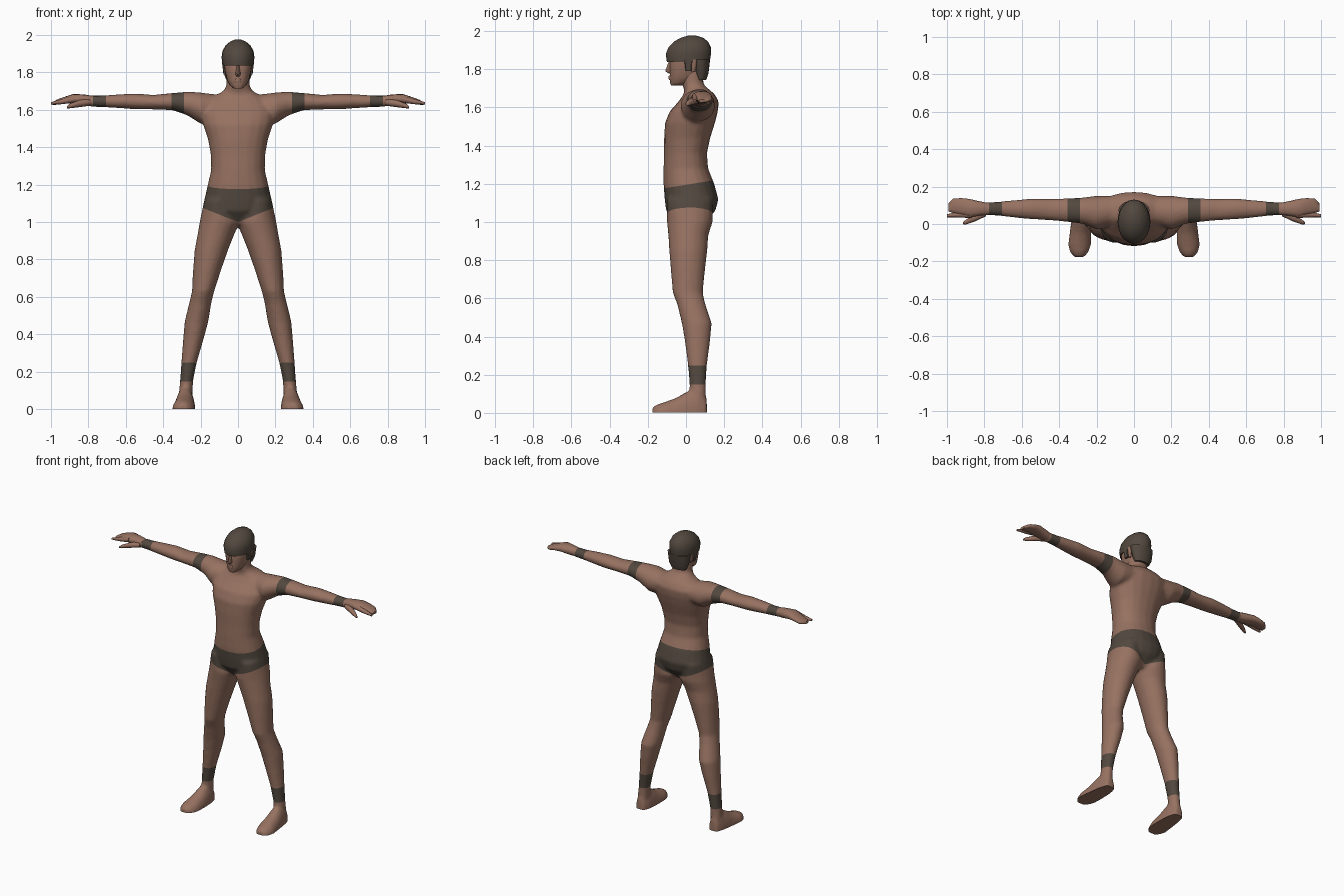
import bpy, bmesh, math
from mathutils import Vector

default_cube = bpy.data.objects.get("Cube")
if default_cube:
    bpy.data.objects.remove(default_cube, do_unlink=True)


def make_material(name, rgb):
    material = bpy.data.materials.new(name)
    material.use_nodes = True
    colour = (*rgb, 1)
    material.diffuse_color = colour
    shader = material.node_tree.nodes["Principled BSDF"]
    shader.inputs["Base Color"].default_value = colour
    shader.inputs["Roughness"].default_value = .8
    return material


SKIN = make_material("warm brown skin", (.31, .168, .12))
DARK = make_material("dark grey brown", (.085, .066, .05))


def loft(bm, axis, rows, side=1, sides=20, power=2.0):
    """Closed loft along an axis; each row is position, then low/high of the two other axes."""
    others = [i for i in range(3) if i != axis]
    rings = []
    for pos, low_a, high_a, low_b, high_b in rows:
        ring = []
        for i in range(sides):
            angle = math.tau * i / sides
            point = Vector((0, 0, 0))
            point[axis] = pos
            for k, low, high, wave in ((others[0], low_a, high_a, math.cos(angle)),
                                       (others[1], low_b, high_b, math.sin(angle))):
                bulge = math.copysign(abs(wave) ** (2 / power), wave)
                point[k] = (low + high) / 2 + (high - low) / 2 * bulge
            point.x *= side
            ring.append(bm.verts.new(point))
        rings.append(ring)
    for lower, upper in zip(rings, rings[1:]):
        for i in range(sides):
            j = (i + 1) % sides
            bm.faces.new((lower[i], lower[j], upper[j], upper[i]))
    bm.faces.new(rings[0])
    bm.faces.new(rings[-1])


def symmetric(rows):
    return [(z, -width, width, front, back) for z, width, front, back in rows]


def finish(bm, name, material):
    bmesh.ops.recalc_face_normals(bm, faces=bm.faces)
    mesh = bpy.data.meshes.new(name)
    bm.to_mesh(mesh)
    bm.free()
    mesh.materials.append(material)
    mesh.shade_smooth()
    mesh.set_sharp_from_angle(angle=math.radians(55))
    obj = bpy.data.objects.new(name, mesh)
    bpy.context.collection.objects.link(obj)
    return obj


# Trunk and neck: height, half width, front, back
trunk = symmetric([
    (.985, .03, -.05, .09), (1.06, .15, -.105, .155), (1.12, .18, -.112, .17),
    (1.2, .162, -.118, .148), (1.28, .143, -.118, .116), (1.36, .146, -.115, .11),
    (1.44, .16, -.115, .127), (1.52, .187, -.11, .152), (1.58, .2, -.085, .167),
    (1.63, .19, -.04, .172), (1.67, .14, -.012, .15), (1.695, .085, -.01, .12),
    (1.72, .064, -.02, .092), (1.8, .06, -.03, .087)])

# Arm: distance from the centre, front/back, bottom/top
arm = [
    (.1, 0, .15, 1.54, 1.68), (.2, -.03, .152, 1.525, 1.693),
    (.27, 0, .142, 1.57, 1.697), (.35, .01, .138, 1.598, 1.69),
    (.45, .02, .134, 1.602, 1.68), (.55, .025, .136, 1.603, 1.687),
    (.65, .035, .127, 1.61, 1.682), (.72, .044, .12, 1.614, 1.677),
    (.8, .046, .115, 1.617, 1.677)]

# Leg: height, inner/outer, front/back
leg = [
    (1.12, .04, .18, -.1, .145), (1, -.008, .205, -.1, .14),
    (.93, .021, .217, -.093, .117), (.85, .053, .232, -.088, .112),
    (.75, .088, .24, -.08, .1), (.63, .127, .246, -.07, .088),
    (.57, .142, .26, -.047, .102), (.47, .158, .285, -.022, .135),
    (.38, .182, .293, -.007, .127), (.25, .22, .303, .01, .11),
    (.15, .24, .31, .018, .104), (.05, .245, .32, .02, .105)]

# Foot: depth, inner/outer, height; widest at the sole
foot = [(y, inner, outer, -top, top) for y, inner, outer, top in (
    (.109, .25, .312, .08), (.06, .234, .328, .125), (.01, .23, .336, .115),
    (-.05, .228, .344, .08), (-.11, .23, .352, .058), (-.15, .243, .343, .045),
    (-.176, .265, .32, .03))]

# Body: limbs and trunk fused into one soft surface
bm = bmesh.new()
loft(bm, 2, trunk, power=2.2)
for side in (-1, 1):
    loft(bm, 0, arm, side)
    loft(bm, 2, leg, side)
    loft(bm, 1, foot, side)
body = finish(bm, "body", SKIN)
remesh = body.modifiers.new("fuse", 'REMESH')
remesh.mode = 'VOXEL'
remesh.voxel_size = .011
relax = body.modifiers.new("relax", 'SMOOTH')
relax.factor = .5
relax.iterations = 4
graph = bpy.context.evaluated_depsgraph_get()
fused = bpy.data.meshes.new_from_object(body.evaluated_get(graph))
body.modifiers.clear()
fused.materials.clear()
fused.materials.append(SKIN)
fused.materials.append(DARK)

# Flat soles, then clean edges for the bands and briefs
ARM_BANDS = ((.29, .355), (.705, .775))
ANKLE = (.148, .248)
UP, ALONG = Vector((0, 0, 1)), Vector((1, 0, 0))
waist_point, waist_normal = Vector((0, 0, 1.195)), Vector((0, -.16, 1))
hem_point = Vector((0, 0, 1))
bm = bmesh.new()
bm.from_mesh(fused)


def cut(point, normal, remove_below=False):
    bmesh.ops.bisect_plane(bm, geom=bm.verts[:] + bm.edges[:] + bm.faces[:],
                           plane_co=point, plane_no=normal.normalized(),
                           dist=.0005, clear_inner=remove_below)


cut(Vector((0, 0, .001)), UP, remove_below=True)
bmesh.ops.holes_fill(bm, edges=[e for e in bm.edges if e.is_boundary], sides=0)
for face in bm.faces:
    face.smooth = True
cut(waist_point, waist_normal)
for z in ANKLE:
    cut(UP * z, UP)
for side in (-1, 1):
    cut(hem_point, Vector((-.4 * side, 0, 1)))
    for band in ARM_BANDS:
        for x in band:
            cut(ALONG * side * x, ALONG)

# Colour the bands and briefs by region
for face in bm.faces:
    c = face.calc_center_median()
    reach = abs(c.x)
    on_arm = c.z > 1.4 and any(low < reach < high for low, high in ARM_BANDS)
    on_ankle = ANKLE[0] < c.z < ANKLE[1]
    on_briefs = c.z > 1 + .4 * reach and (c - waist_point).dot(waist_normal) < 0
    face.material_index = int(on_arm or on_ankle or on_briefs)
bm.to_mesh(fused)
bm.free()
fused.set_sharp_from_angle(angle=math.radians(55))
body.data = fused

# Hands: palm with joined fingers, a separate forefinger and a thumb
palm = [
    (.779, .048, .113, 1.62, 1.675), (.82, .045, .12, 1.622, 1.682),
    (.88, .036, .134, 1.632, 1.685), (.92, .048, .138, 1.634, 1.672),
    (.965, .058, .137, 1.628, 1.656), (.992, .067, .11, 1.625, 1.642)]
forefinger = [(.87, .032, .07, 1.64, 1.678), (.94, .035, .064, 1.63, 1.658),
              (1, .036, .053, 1.628, 1.641)]
thumb = [(.79, .042, .08, 1.622, 1.66), (.85, .014, .055, 1.614, 1.652),
         (.9, -.003, .022, 1.608, 1.632), (.915, -.001, .008, 1.608, 1.619)]
for side, label in ((1, "left"), (-1, "right")):
    bm = bmesh.new()
    loft(bm, 0, palm, side, sides=12, power=2.4)
    loft(bm, 0, forefinger, side, sides=8)
    loft(bm, 0, thumb, side, sides=8)
    finish(bm, label + "_hand", SKIN)

# Head with nose, lips and ears
bm = bmesh.new()
loft(bm, 2, symmetric([
    (1.715, .025, -.078, -.02), (1.73, .043, -.084, .03), (1.76, .059, -.084, .07),
    (1.8, .069, -.086, .09), (1.84, .075, -.085, .1), (1.9, .073, -.07, .105),
    (1.94, .04, -.03, .08)]), power=2.3)
loft(bm, 2, symmetric([(1.778, .01, -.09, -.06), (1.79, .014, -.109, -.06),
                       (1.845, .007, -.089, -.06)]), sides=8)
loft(bm, 2, symmetric([(1.745, .019, -.089, -.05), (1.755, .024, -.092, -.05),
                       (1.767, .015, -.09, -.05)]), sides=8)
for side in (-1, 1):
    loft(bm, 2, [(1.785, .06, .07, .03, .045), (1.815, .06, .081, .028, .055),
                 (1.85, .06, .084, .03, .058)], side, sides=8)
finish(bm, "head", SKIN)

# Hair: cap with fringe, nape and sideburns
bm = bmesh.new()
loft(bm, 2, symmetric([
    (1.838, .083, -.1, .124), (1.88, .088, -.106, .131), (1.915, .083, -.092, .13),
    (1.945, .066, -.063, .115), (1.965, .042, -.028, .09), (1.976, .015, .01, .055)]))
loft(bm, 2, symmetric([(1.745, .055, .05, .106), (1.78, .071, .04, .118),
                       (1.85, .083, .02, .126)]))
for side in (-1, 1):
    loft(bm, 2, [(1.79, .055, .078, -.002, .028), (1.85, .06, .085, -.01, .032)],
         side, sides=8, power=4)
finish(bm, "hair", DARK)
